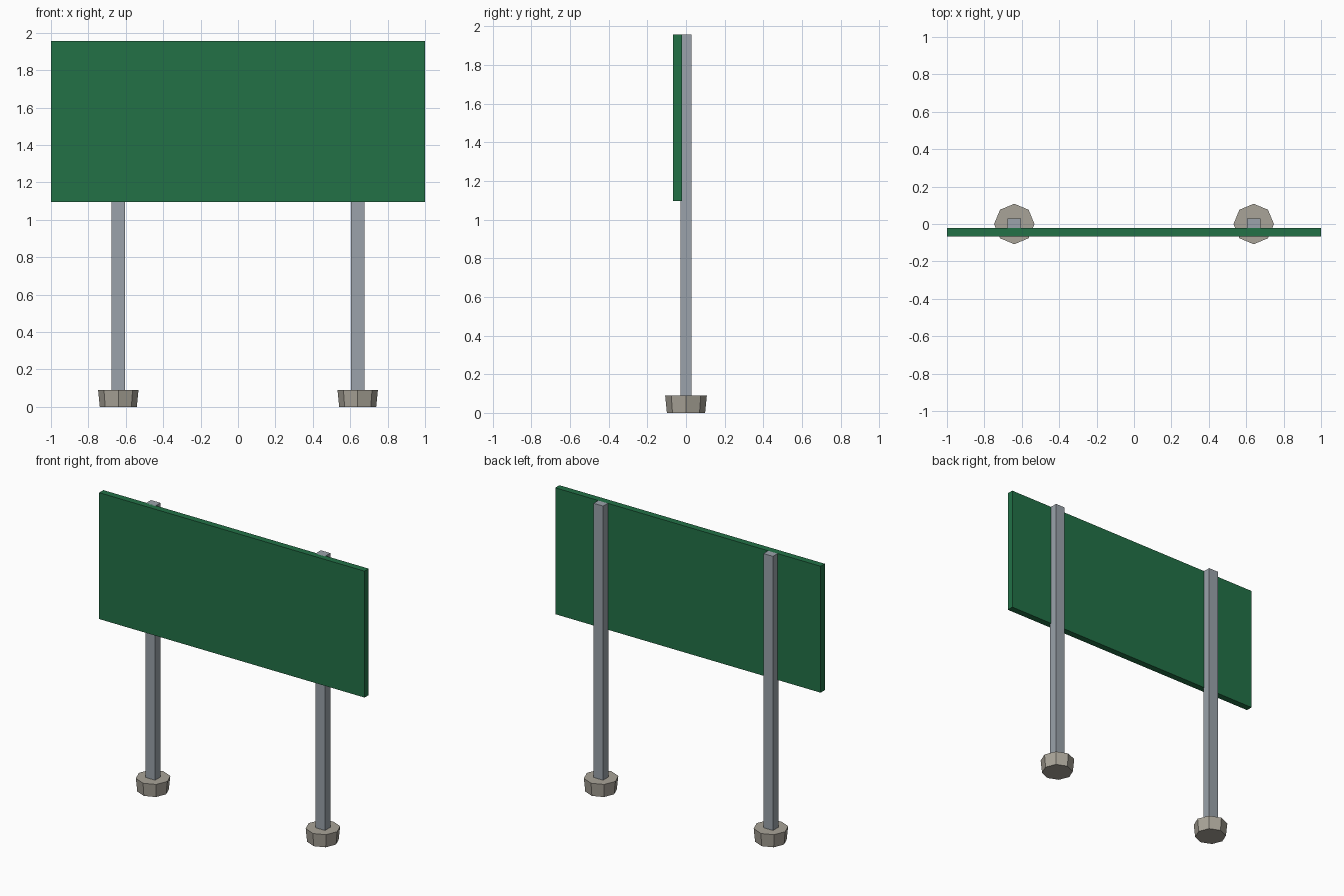
import bpy
import math

default = bpy.data.objects.get("Cube")
if default:
    bpy.data.objects.remove(default, do_unlink=True)


def material(name, color):
    mat = bpy.data.materials.new(name)
    mat.use_nodes = True
    mat.diffuse_color = (*color, 1)
    mat.node_tree.nodes["Principled BSDF"].inputs["Base Color"].default_value = (*color, 1)
    return mat


def finish(name, mat):
    obj = bpy.context.object
    obj.name = obj.data.name = name
    obj.data.materials.append(mat)
    return obj


def box(name, x, y, z, mat):
    """Box spanning the given (low, high) ranges."""
    spans = (x, y, z)
    bpy.ops.mesh.primitive_cube_add(size=1, location=[(a + b) / 2 for a, b in spans])
    obj = finish(name, mat)
    obj.scale = [b - a for a, b in spans]
    bpy.ops.object.transform_apply(location=False, rotation=False, scale=True)


green = material("sign green", (0.016, 0.165, 0.062))
steel = material("galvanised steel", (0.325, 0.365, 0.405))
concrete = material("concrete", (0.395, 0.37, 0.315))

TOP = 1.957
FOOT_HEIGHT = 0.09

# Sign board
box("sign_panel", (-1, 1), (-0.066, -0.021), (1.096, TOP), green)

# Posts standing on flared octagonal footings
for side, x in (("right", -0.64), ("left", 0.64)):
    box(side + "_post", (x - 0.036, x + 0.036), (-0.029, 0.029),
        (FOOT_HEIGHT / 2, TOP), steel)
    bpy.ops.mesh.primitive_cone_add(vertices=8, radius1=0.099, radius2=0.108,
                                    depth=FOOT_HEIGHT,
                                    location=(x, 0, FOOT_HEIGHT / 2))
    finish(side + "_footing", concrete)
